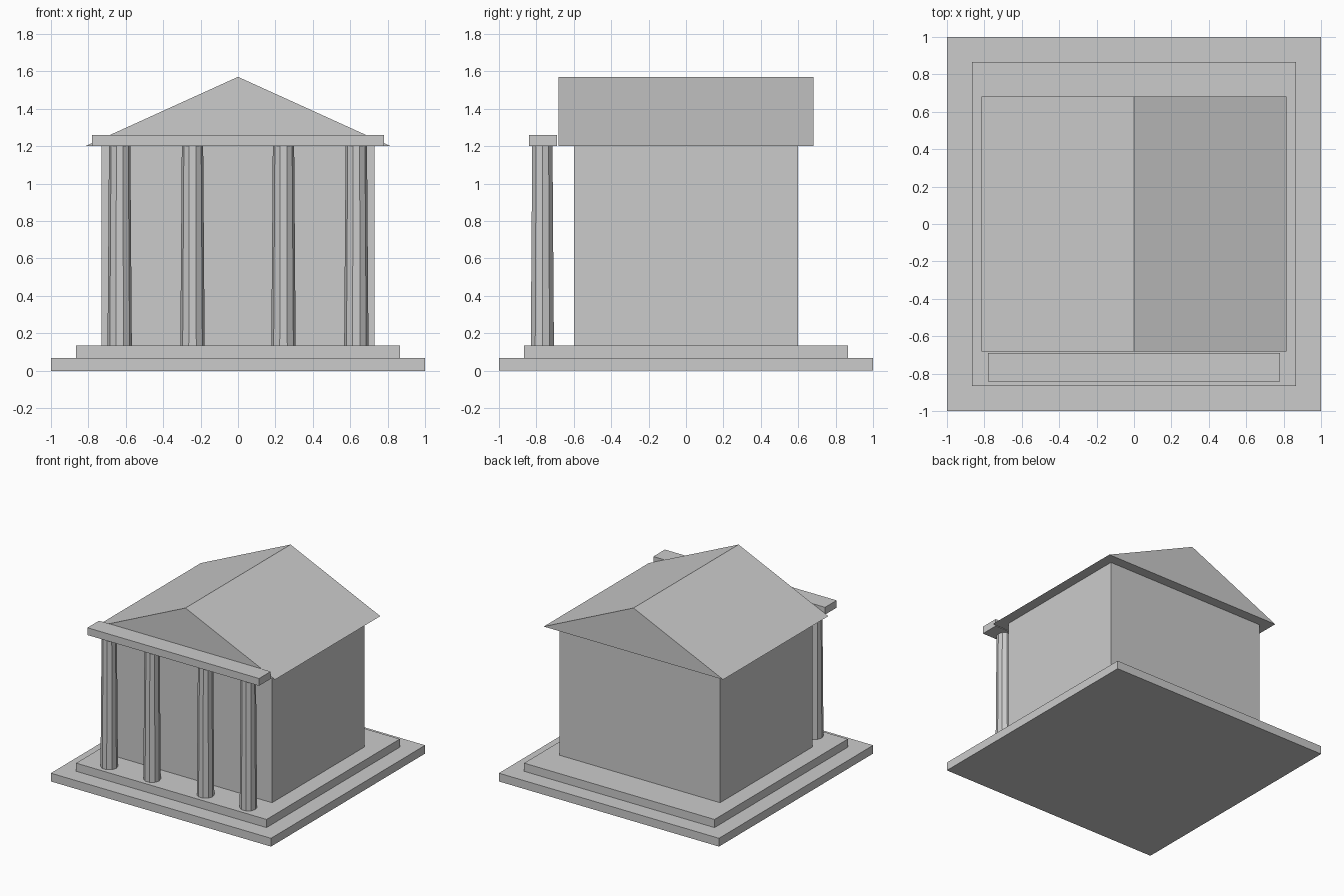
import bpy
import bmesh
import math
from mathutils import Matrix

cube = bpy.data.objects.get("Cube")
if cube:
    bpy.data.objects.remove(cube, do_unlink=True)

# Single stone colour
stone = bpy.data.materials.new("light_grey_stone")
stone.use_nodes = True
GREY = (0.6, 0.6, 0.6, 1.0)
stone.diffuse_color = GREY
stone.node_tree.nodes["Principled BSDF"].inputs["Base Color"].default_value = GREY


def finish(name, bm):
    bmesh.ops.recalc_face_normals(bm, faces=bm.faces)
    mesh = bpy.data.meshes.new(name)
    bm.to_mesh(mesh)
    bm.free()
    mesh.materials.append(stone)
    obj = bpy.data.objects.new(name, mesh)
    bpy.context.collection.objects.link(obj)
    return obj


def box(name, half_x, y0, y1, z0, z1):
    bm = bmesh.new()
    place = Matrix.Translation((0, (y0 + y1) / 2, (z0 + z1) / 2))
    size = Matrix.Diagonal((2 * half_x, y1 - y0, z1 - z0, 1))
    bmesh.ops.create_cube(bm, size=1, matrix=place @ size)
    return finish(name, bm)


def column(name, x, y, z0, z1, r0, r1):
    bm = bmesh.new()
    place = Matrix.Translation((x, y, (z0 + z1) / 2))
    turn = Matrix.Rotation(math.pi / 2, 4, "Z")
    bmesh.ops.create_cone(bm, cap_ends=True, segments=10, radius1=r0,
                          radius2=r1, depth=z1 - z0, matrix=place @ turn)
    return finish(name, bm)


def gable(name, half_x, y0, y1, z0, z1):
    bm = bmesh.new()
    profile = [(-half_x, z0), (half_x, z0), (0, z1)]
    face = bm.faces.new([bm.verts.new((x, y0, z)) for x, z in profile])
    ext = bmesh.ops.extrude_face_region(bm, geom=[face], use_keep_orig=True)
    moved = [g for g in ext["geom"] if isinstance(g, bmesh.types.BMVert)]
    bmesh.ops.translate(bm, verts=moved, vec=(0, y1 - y0, 0))
    return finish(name, bm)


FLOOR, EAVES = 0.135, 1.2

# Stepped platform
box("lower_step", 1.0, -1.0, 1.0, 0, 0.068)
box("upper_step", 0.865, -0.865, 0.865, 0.068, FLOOR)

# Hall and roof
box("hall", 0.73, -0.6, 0.6, FLOOR, EAVES)
gable("roof", 0.815, -0.682, 0.682, EAVES, 1.57)

# Front colonnade
for side, sign in (("left", 1), ("right", -1)):
    for part, x in (("inner", 0.243), ("outer", 0.632)):
        column(f"{part}_column_{side}", sign * x, -0.768, FLOOR, EAVES, 0.065, 0.057)
box("column_beam", 0.78, -0.84, -0.69, EAVES, 1.26)
